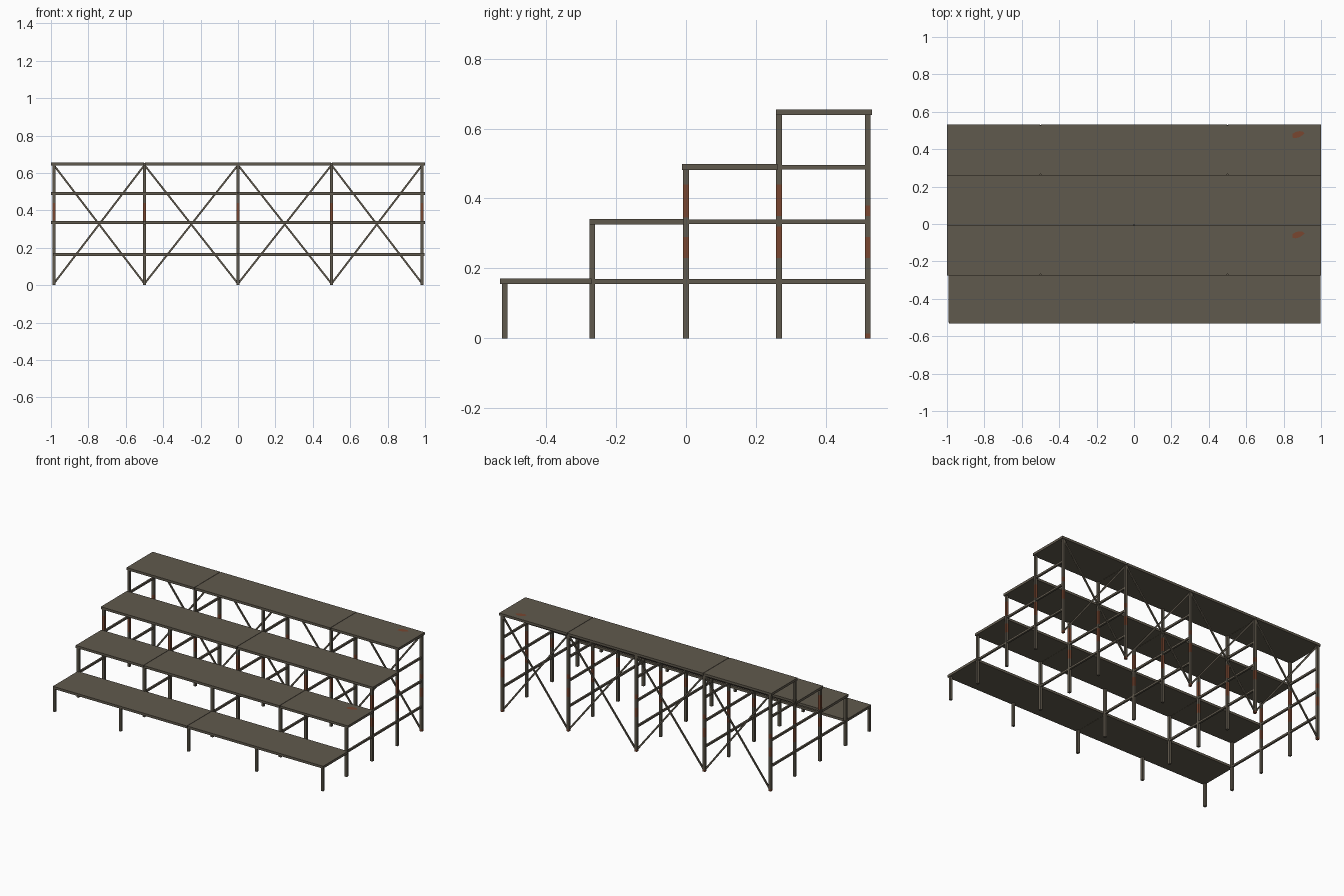
import bpy, bmesh, math
from mathutils import Matrix, Vector

if "Cube" in bpy.data.objects:
    bpy.data.objects.remove(bpy.data.objects["Cube"])


def material(name, col):
    m = bpy.data.materials.new(name)
    m.diffuse_color = (*col, 1)
    m.use_nodes = True
    m.node_tree.nodes["Principled BSDF"].inputs["Base Color"].default_value = m.diffuse_color
    return m


METAL = material("weathered metal", (0.118, 0.101, 0.074))
RUST = material("rust", (0.19, 0.062, 0.030))


def finish(bm, name):
    me = bpy.data.meshes.new(name)
    bm.to_mesh(me)
    bm.free()
    ob = bpy.data.objects.new(name, me)
    bpy.context.collection.objects.link(ob)
    me.materials.append(METAL)
    me.materials.append(RUST)
    return ob


def add_box(bm, lo, hi, mat=0):
    lo, hi = Vector(lo), Vector(hi)
    m = Matrix.Translation((lo + hi) / 2) @ Matrix.Diagonal((*(hi - lo), 1))
    vs = bmesh.ops.create_cube(bm, size=1, matrix=m)["verts"]
    for f in {f for v in vs for f in v.link_faces}:
        f.material_index = mat


def box(name, lo, hi):
    bm = bmesh.new()
    add_box(bm, lo, hi)
    return finish(bm, name)


FRAMES = (-0.985, -0.5, 0, 0.5, 0.985)
T = 0.016   # deck thickness
H = 0.008   # half post width
# each tier: front y, back y, top z, x breaks
TIERS = [(-0.532, -0.270, 0.171, (-0.988, 0, 0.998)),
         (-0.276, -0.006, 0.342, (-1, -0.5, 0.5, 1)),
         (-0.012, 0.262, 0.498, (-1, 0, 1)),
         (0.258, 0.532, 0.655, (-1, -0.5, 0.5, 1))]

# deck boards of each tier, split by narrow gaps
for y0, y1, z, xs in TIERS:
    for i, (a, b) in enumerate(zip(xs, xs[1:])):
        g0 = 0.003 if i else 0
        g1 = 0.003 if i < len(xs) - 2 else 0
        box("deck_board", (a + g0, y0, z - T), (b - g1, y1, z))

# posts, with rusty bands: y, top z, rusty z ranges
POSTS = [(-0.518, 0.157, []),
         (-0.268, 0.328, []),
         (0.0, 0.484, [(0.23, 0.29), (0.345, 0.44)]),
         (0.266, 0.641, [(0.23, 0.32), (0.35, 0.44)]),
         (0.520, 0.641, [(0.0, 0.014), (0.23, 0.29), (0.35, 0.38)])]
for x in FRAMES:
    for y, top, bands in POSTS:
        bm = bmesh.new()
        cuts = sorted({0, top, *(c for b in bands for c in b)})
        for a, b in zip(cuts, cuts[1:]):
            add_box(bm, (x - H, y - H, a), (x + H, y + H, b), int((a, b) in bands))
        finish(bm, "post")

    # horizontal side rails running to the back posts
    for y0, y1, z, xs in TIERS:
        box("side_rail", (x - 0.006, y0 + 0.01, z - T + 0.001), (x + 0.006, 0.526, z - 0.002))

# crossed braces in the back plane
for a, b in zip(FRAMES, FRAMES[1:]):
    for s, (xa, xb) in enumerate(((a, b), (b, a))):
        p = Vector((xa, 0.522 - 0.005 * s, 0.008))
        q = Vector((xb, 0.522 - 0.005 * s, 0.642))
        d = q - p
        bm = bmesh.new()
        m = (Matrix.Translation((p + q) / 2) @ Matrix.Rotation(math.atan2(d.x, d.z), 4, 'Y')
             @ Matrix.Diagonal((0.010, 0.008, d.length, 1)))
        bmesh.ops.create_cube(bm, size=1, matrix=m)
        finish(bm, "cross_brace")

# small rust stains on two decks
for y, z in ((-0.058, 0.3425), (0.478, 0.6555)):
    bm = bmesh.new()
    vs = [bm.verts.new((0.875 + 0.033 * math.cos(t) * (1 + 0.15 * math.cos(3 * t)),
                        y + 0.017 * math.sin(t) + 0.008 * math.cos(t), z))
          for t in (i * math.pi / 5 for i in range(10))]
    f = bm.faces.new(vs)
    f.material_index = 1
    finish(bm, "rust_stain")
